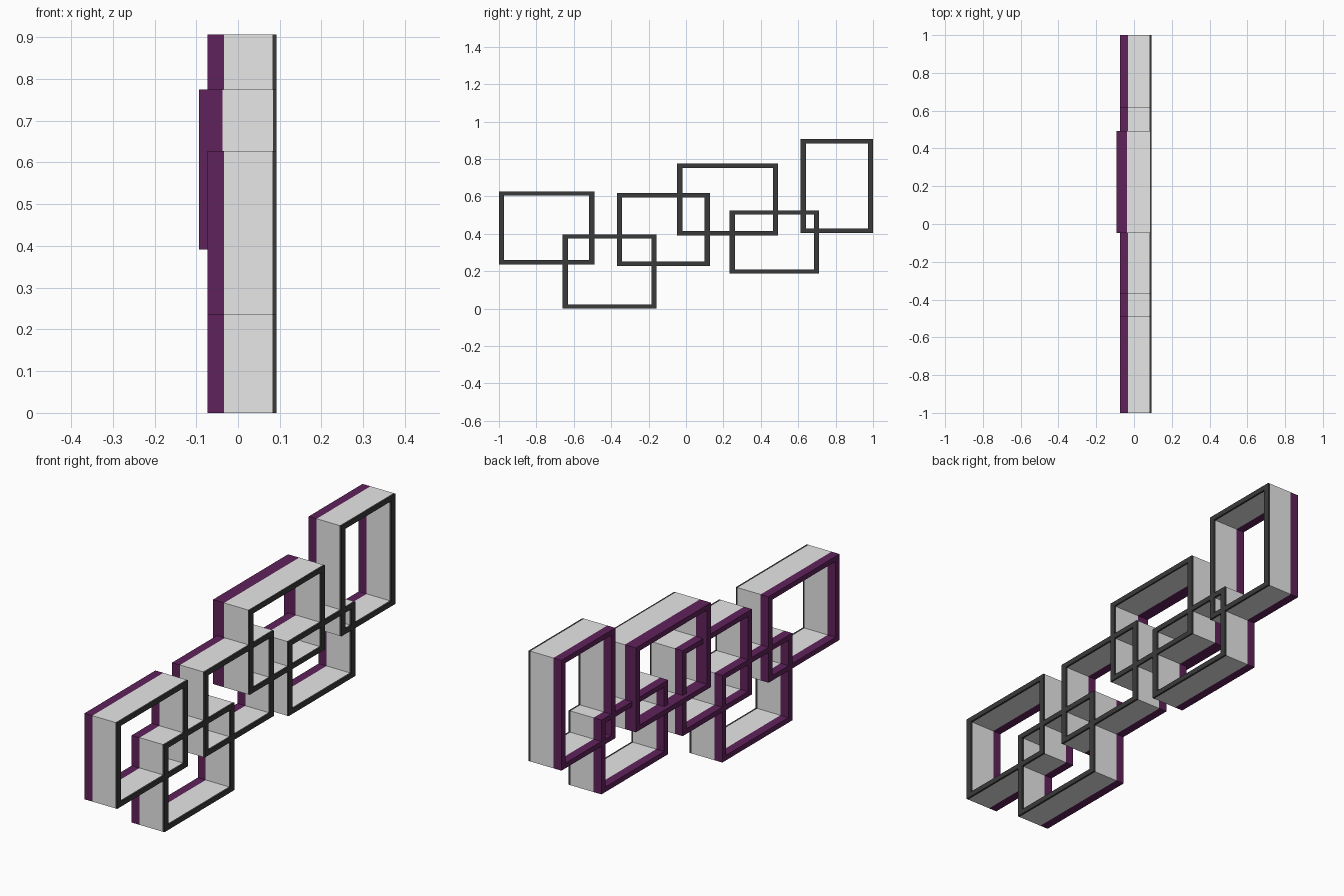
import bpy, bmesh

if "Cube" in bpy.data.objects:
    bpy.data.objects.remove(bpy.data.objects["Cube"])

def material(name, rgb):
    m = bpy.data.materials.new(name)
    m.diffuse_color = (*rgb, 1)
    m.use_nodes = True
    m.node_tree.nodes["Principled BSDF"].inputs["Base Color"].default_value = m.diffuse_color
    return m

MATS = [material("purple", (0.115, 0.016, 0.105)),
        material("light_grey", (0.8, 0.8, 0.8)),
        material("charcoal", (0.042, 0.042, 0.042))]

SIDE, CAP = 0.028, 0.023   # thickness of upright and level boards

def shelf_frame(name, y0, y1, z0, z1, xs=(-0.073, -0.033, 0.083, 0.092)):
    """Open rectangular tube along x: purple back, grey body, dark front edge."""
    bm = bmesh.new()
    rings = []
    for x in xs:
        pair = []
        for dy, dz in ((0, 0), (SIDE, CAP)):
            pts = ((y0 + dy, z0 + dz), (y1 - dy, z0 + dz),
                   (y1 - dy, z1 - dz), (y0 + dy, z1 - dz))
            pair.append([bm.verts.new((x, y, z)) for y, z in pts])
        rings.append(pair)

    def face(verts, index):
        bm.faces.new(verts).material_index = index

    for i in range(4):
        j = (i + 1) % 4
        # outer and inner walls, one colour per depth band
        for band in range(len(xs) - 1):
            (o1, n1), (o2, n2) = rings[band], rings[band + 1]
            face((o1[i], o1[j], o2[j], o2[i]), band)
            face((n1[j], n1[i], n2[i], n2[j]), band)
        # rims at both ends
        for (o, n), index in ((rings[0], 0), (rings[-1], 2)):
            face((o[i], o[j], n[j], n[i]), index)
    bmesh.ops.recalc_face_normals(bm, faces=bm.faces)
    mesh = bpy.data.meshes.new(name)
    bm.to_mesh(mesh)
    bm.free()
    for m in MATS:
        mesh.materials.append(m)
    ob = bpy.data.objects.new(name, mesh)
    bpy.context.collection.objects.link(ob)
    return ob

# chain of overlapping wall shelf frames
shelf_frame("left_shelf", -1.0, -0.49, 0.236, 0.627)
shelf_frame("low_shelf", -0.66, -0.157, 0.0, 0.397)
shelf_frame("middle_shelf", -0.37, 0.128, 0.229, 0.617)
shelf_frame("deep_shelf", -0.047, 0.493, 0.391, 0.775,
            (-0.093, -0.037, 0.084, 0.092))
shelf_frame("right_low_shelf", 0.233, 0.712, 0.187, 0.525)
shelf_frame("tall_shelf", 0.613, 1.0, 0.405, 0.907)
